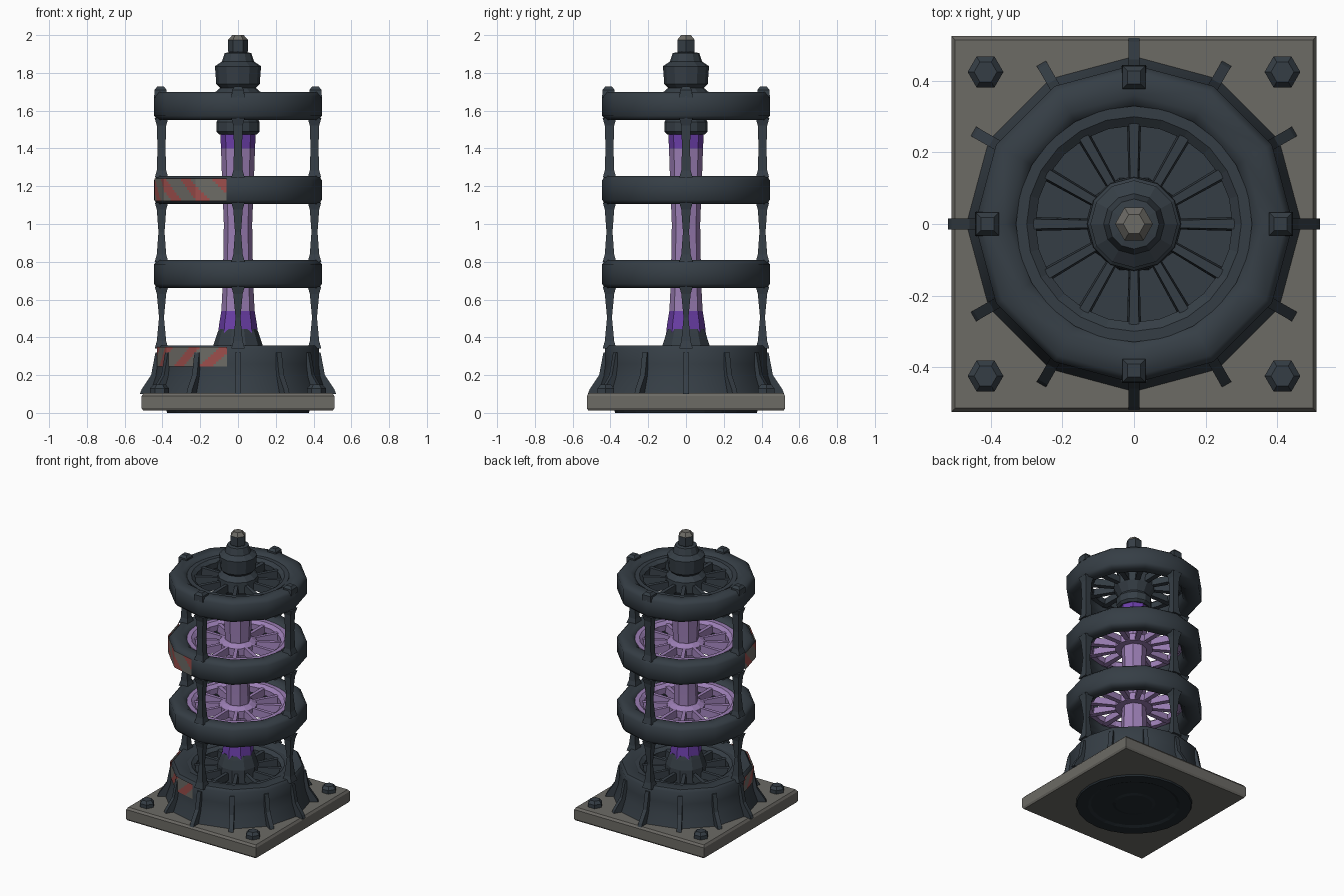
import bpy, bmesh, math
from mathutils import Matrix

if "Cube" in bpy.data.objects:
    bpy.data.objects.remove(bpy.data.objects["Cube"])


def mat(name, rgb):
    m = bpy.data.materials.new(name)
    m.diffuse_color = (*rgb, 1)
    m.use_nodes = True
    m.node_tree.nodes["Principled BSDF"].inputs["Base Color"].default_value = m.diffuse_color
    return m


SLATE = mat("dark slate", (0.036, 0.048, 0.060))
DARK = mat("near black", (0.016, 0.023, 0.029))
GREY = mat("warm grey", (0.150, 0.145, 0.130))
RED = mat("faded red", (0.330, 0.075, 0.070))
LILAC = mat("lilac", (0.330, 0.210, 0.460))
VIOLET = mat("deep violet", (0.150, 0.050, 0.400))


def finish(name, bm, mats, smooth=None):
    bmesh.ops.recalc_face_normals(bm, faces=bm.faces)
    me = bpy.data.meshes.new(name)
    bm.to_mesh(me)
    bm.free()
    ob = bpy.data.objects.new(name, me)
    bpy.context.collection.objects.link(ob)
    for m in mats:
        me.materials.append(m)
    if smooth:
        bpy.ops.object.select_all(action='DESELECT')
        ob.select_set(True)
        bpy.context.view_layer.objects.active = ob
        bpy.ops.object.shade_smooth_by_angle(angle=math.radians(smooth))
    return ob


def loft(bm, rings, closed=False):
    """Join rings of points; cap the ends unless the loft closes on itself."""
    vs = [[bm.verts.new(p) for p in r] for r in rings]
    n = len(vs[0])
    for i in range(len(vs) if closed else len(vs) - 1):
        a, b = vs[i], vs[(i + 1) % len(vs)]
        for j in range(n):
            k = (j + 1) % n
            bm.faces.new((a[j], a[k], b[k], b[j]))
    if not closed:
        bm.faces.new(vs[0])
        bm.faces.new(vs[-1])


def circle(r, z, n):
    return [(r * math.cos(math.tau * i / n), r * math.sin(math.tau * i / n), z) for i in range(n)]


def lathe(name, prof, n, mats, closed=False, smooth=None):
    bm = bmesh.new()
    loft(bm, [circle(r, z, n) for r, z in prof], closed)
    return finish(name, bm, mats, smooth)


def rect(cx, hx, hy, z):
    return [(cx - hx, -hy, z), (cx + hx, -hy, z), (cx + hx, hy, z), (cx - hx, hy, z)]


def spun(name, count, build, mats):
    """Repeat a part built along +x around the z axis."""
    bm = bmesh.new()
    for i in range(count):
        old = set(bm.verts)
        build(bm)
        new = [v for v in bm.verts if v not in old]
        bmesh.ops.rotate(bm, verts=new, matrix=Matrix.Rotation(math.tau * i / count, 3, 'Z'))
    return finish(name, bm, mats)


# Base plate with bevelled edges
bm = bmesh.new()
loft(bm, [[(x * s, y * s, z) for x, y in ((-.51, -.525), (.51, -.525), (.51, .525), (-.51, .525))]
          for s, z in ((.985, .012), (1, .025), (1, .09), (.98, .105))])
finish("base_plate", bm, [GREY])
lathe("underside_disc", [(.38, .014), (.375, 0), (.30, 0), (.28, .009), (.14, .009), (.12, .003)], 24, [DARK])

# Corner bolts
bm = bmesh.new()
for sx in (-1, 1):
    for sy in (-1, 1):
        loft(bm, [[(x + sx * .415, y + sy * .425, z) for x, y, z in circle(r, h, 6)]
                  for r, h in ((.05, .09), (.05, .13), (.032, .15))])
finish("corner_bolts", bm, [SLATE])

# Base drum, its floor, and flared fins
lathe("base_drum", [(.47, .10), (.44, .19), (.43, .26), (.43, .34), (.415, .358),
                    (.34, .358), (.315, .34), (.315, .10)], 12, [SLATE], True, 40)
lathe("drum_floor", [(.33, .24), (.33, .27)], 24, [SLATE])


def fin(bm):
    side = ((.40, .10), (.52, .10), (.51, .125), (.46, .20), (.437, .32), (.40, .32))
    loft(bm, [[(x, y, z) for x, z in side] for y in (-.015, .015)])


spun("base_fins", 12, fin, [SLATE])

# Ring coils with inner rims and spoked wheels
RINGS = {"lower": .735, "middle": 1.18, "upper": 1.625}
for name, zc in RINGS.items():
    prof = [(.425, -.074), (.445, -.052), (.445, .052), (.425, .074),
            (.36, .074), (.325, .05), (.315, 0), (.325, -.05), (.36, -.074)]
    lathe(name + "_ring", [(r, zc + z) for r, z in prof], 12, [SLATE], True, 50)

for name, zc in {**RINGS, "base": .30}.items():
    color = [LILAC] if name in ("lower", "middle") else [SLATE]
    top = zc + (.03 if name != "base" else .02)

    def spoke(bm):
        lo, hi = top - .035, top + .015
        loft(bm, [[(x, -w, lo), (x, w, lo), (x, w * .7, hi), (x, -w * .7, hi)]
                  for x, w in ((.07, .014), (.30, .020))])
    spun(name + "_spokes", 12, spoke, color)
    lathe(name + "_wheel_rim", [(.275, top - .03), (.275, top + .01), (.30, top + .03),
                                (.33, top + .03), (.33, top - .03)], 24, color, True)
    lathe(name + "_wheel_hub", [(.125, top - .04), (.125, top + .01), (.09, top + .03)], 12, color)

# Four upright struts in each gap, pinched in the middle, with nubs on top
for name, z0, z1, mid in (("lower", .34, .67, .013), ("middle", .80, 1.115, .016), ("upper", 1.245, 1.56, .021)):
    h = z1 - z0

    def strut(bm):
        loft(bm, [rect(.405, w, w, z0 + h * t) for t, w in
                  ((0, .036), (.12, .025), (.5, mid), (.88, .025), (1, .036))])
    spun(name + "_struts", 4, strut, [SLATE])

spun("top_nubs", 4, lambda bm: loft(bm, [rect(.41, w, w, z) for w, z in
                                         ((.034, 1.67), (.032, 1.71), (.018, 1.727))]), [SLATE])

# Glowing column: violet at both ends
col = lathe("energy_column", [(.105, .42), (.10, .47), (.088, .54), (.08, .70), (.075, 1.0), (.085, 1.25),
                              (.09, 1.40), (.095, 1.50)], 8, [LILAC, VIOLET], smooth=30)
for p in col.data.polygons:
    p.material_index = int(p.center.z > 1.41 or p.center.z < .52)

# Column socket, top cap and knob
lathe("column_socket", [(.135, .26), (.13, .36), (.11, .42), (.10, .445)], 10, [SLATE])
lathe("top_cap", [(.10, 1.475), (.115, 1.49), (.115, 1.54), (.10, 1.56), (.135, 1.62), (.13, 1.69), (.095, 1.72),
                  (.115, 1.74), (.122, 1.835), (.085, 1.86), (.07, 1.905), (.04, 1.91)], 12, [SLATE])
knob = lathe("top_knob", [(.04, 1.89), (.053, 1.915), (.053, 1.975), (.03, 2.0)], 6, [SLATE, GREY])
for p in knob.data.polygons:
    p.material_index = int(p.normal.z > .3)


# Curved warning plates with slanted stripes on the front left
def warning_plate(name, z0, z1, radius, slant):
    bm = bmesh.new()

    def point(deg, t):
        a = math.radians(deg)
        flat = math.cos(math.radians(15)) / math.cos(math.radians(deg % 30 - 15))
        r = radius * flat + .006
        return bm.verts.new((r * math.cos(a), r * math.sin(a), z0 + (z1 - z0) * t))
    first, step, rows = 184, 2, 8
    for i in range(39):
        for j in range(rows):
            d = first + i * step
            a, b = j / rows, (j + 1) / rows
            f = bm.faces.new((point(d, a), point(d + step, a), point(d + step, b), point(d, b)))
            phase = (i * step + 1 + slant * (a + b) / 2 * 16) % 25
            f.material_index = int(7 < phase < 18)
    bmesh.ops.remove_doubles(bm, verts=bm.verts, dist=.0001)
    finish(name, bm, [GREY, RED])


warning_plate("ring_warning_plate", 1.122, 1.24, .445, 1)
warning_plate("base_warning_plate", .245, .348, .432, -1)
